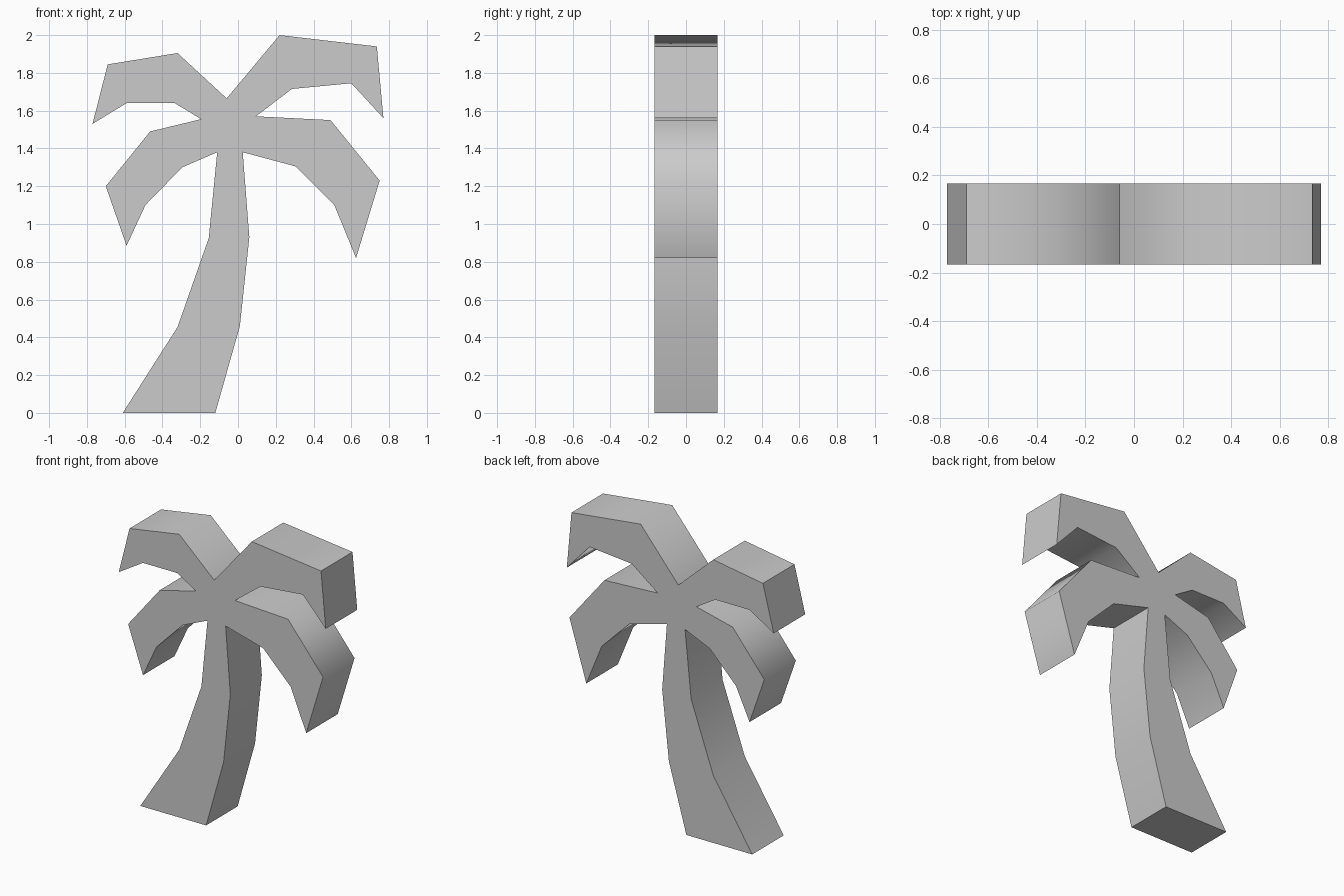
import bpy
import bmesh
import math

cube = bpy.data.objects.get("Cube")
if cube:
    bpy.data.objects.remove(cube, do_unlink=True)

DEPTH = 0.335

# Plain grey material
grey = bpy.data.materials.new("plain_grey")
grey.use_nodes = True
colour = (0.6, 0.6, 0.6, 1)
grey.diffuse_color = colour
grey.node_tree.nodes["Principled BSDF"].inputs["Base Color"].default_value = colour

# Silhouette pieces (x, z), running counter-clockwise from the trunk foot
trunk_right_edge = [(-0.12, 0), (0.01, 0.46), (0.06, 0.93), (0.025, 1.38)]
lower_left_frond = [(0.305, 1.305), (0.51, 1.1), (0.625, 0.82), (0.75, 1.23), (0.49, 1.55)]
upper_left_frond = [(0.095, 1.57), (0.285, 1.715), (0.6, 1.745), (0.77, 1.56),
                    (0.735, 1.94), (0.22, 2.0)]
crown_notch = [(-0.06, 1.665)]
upper_right_frond = [(-0.32, 1.905), (-0.69, 1.845), (-0.77, 1.53), (-0.59, 1.64),
                     (-0.335, 1.64), (-0.195, 1.555)]
lower_right_frond = [(-0.465, 1.49), (-0.7, 1.2), (-0.59, 0.885), (-0.49, 1.1), (-0.295, 1.3)]
trunk_left_edge = [(-0.11, 1.38), (-0.155, 0.925), (-0.32, 0.455), (-0.61, 0)]

outline = (trunk_right_edge + lower_left_frond + upper_left_frond + crown_notch
           + upper_right_frond + lower_right_frond + trunk_left_edge)

# Extrude the silhouette from front to back
bm = bmesh.new()
front = bm.faces.new([bm.verts.new((x, -DEPTH / 2, z)) for x, z in outline])
extruded = bmesh.ops.extrude_face_region(bm, geom=[front], use_keep_orig=True)
back_verts = [g for g in extruded["geom"] if isinstance(g, bmesh.types.BMVert)]
bmesh.ops.translate(bm, verts=back_verts, vec=(0, DEPTH, 0))
bmesh.ops.recalc_face_normals(bm, faces=bm.faces)

mesh = bpy.data.meshes.new("palm_tree")
bm.to_mesh(mesh)
bm.free()
mesh.materials.append(grey)
palm = bpy.data.objects.new("palm_tree", mesh)
bpy.context.collection.objects.link(palm)

# Soft bends along the fronds and trunk, crisp tips and rims
bpy.ops.object.select_all(action="DESELECT")
palm.select_set(True)
bpy.context.view_layer.objects.active = palm
bpy.ops.object.shade_smooth_by_angle(angle=math.radians(60))
